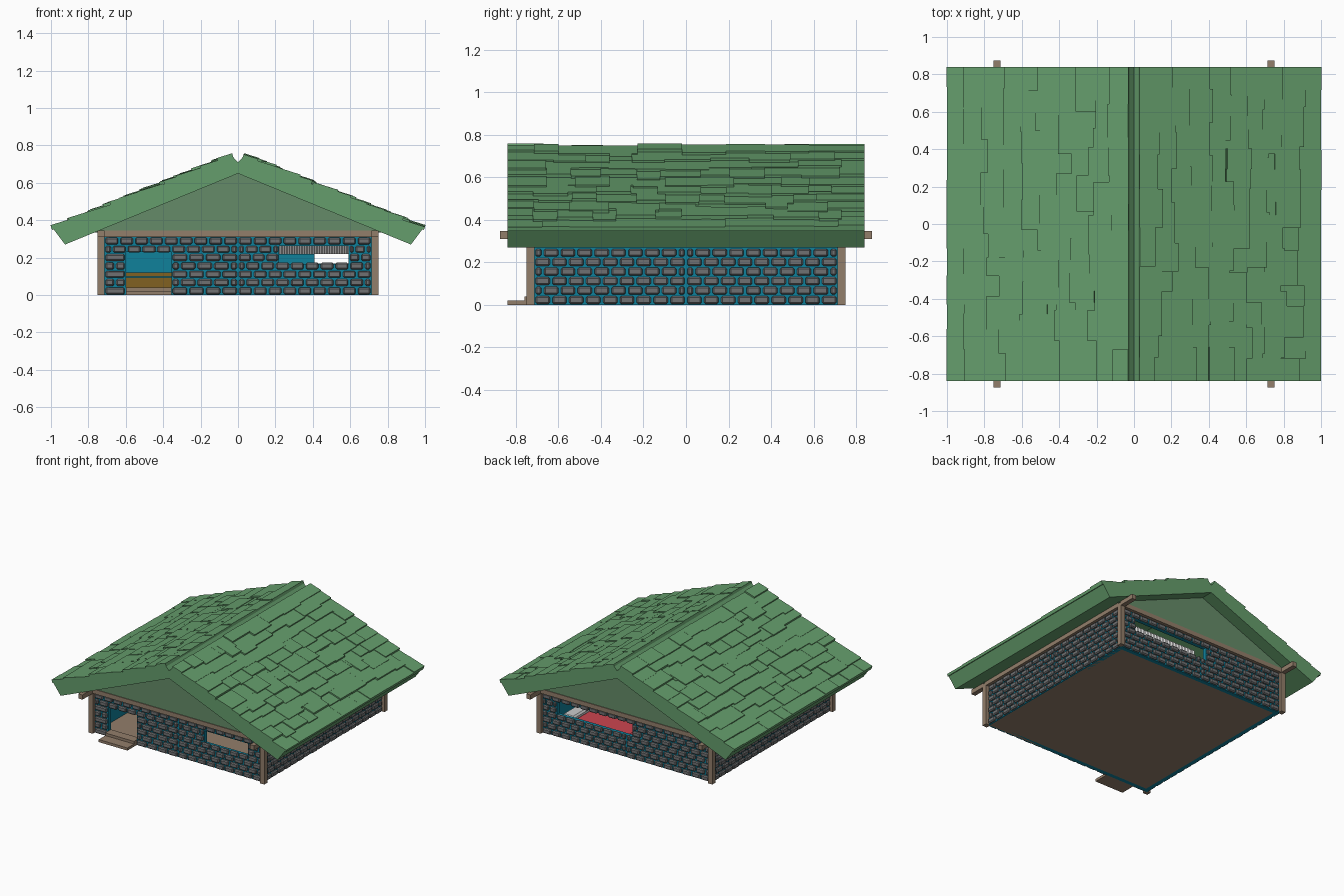
import bpy, bmesh, math, random
from mathutils import Matrix, Vector

if "Cube" in bpy.data.objects:
    bpy.data.objects.remove(bpy.data.objects["Cube"])
random.seed(4)


def material(name, rgb):
    m = bpy.data.materials.new(name)
    m.diffuse_color = (*rgb, 1)
    m.use_nodes = True
    m.node_tree.nodes["Principled BSDF"].inputs["Base Color"].default_value = m.diffuse_color
    return m


GREEN = material("roof_green", (0.13, 0.34, 0.15))
GABLE = material("gable_green", (0.13, 0.26, 0.14))
STONE = material("stone_grey", (0.16, 0.165, 0.17))
TEAL = material("wall_teal", (0.005, 0.22, 0.33))
WOOD = material("wood_tan", (0.29, 0.21, 0.145))
BROWN = material("brown", (0.22, 0.12, 0.015))
RED = material("red", (0.6, 0.06, 0.08))
LIGHT = material("light_grey", (0.6, 0.6, 0.6))


def finish(name, bm, mat):
    bmesh.ops.recalc_face_normals(bm, faces=bm.faces)
    me = bpy.data.meshes.new(name)
    bm.to_mesh(me)
    bm.free()
    me.materials.append(mat)
    ob = bpy.data.objects.new(name, me)
    bpy.context.collection.objects.link(ob)
    return ob


def add_box(bm, x0, x1, y0, y1, z0, z1, m=Matrix()):
    c = Matrix.Translation(((x0 + x1) / 2, (y0 + y1) / 2, (z0 + z1) / 2))
    s = Matrix.Diagonal((x1 - x0, y1 - y0, z1 - z0, 1))
    bmesh.ops.create_cube(bm, size=1, matrix=m @ c @ s)


def boxes(name, mat, items, m=Matrix(), bevel=0):
    bm = bmesh.new()
    for b in items:
        add_box(bm, *b, m)
    if bevel:
        bmesh.ops.bevel(bm, geom=bm.edges[:], offset=bevel, segments=1, affect='EDGES')
    return finish(name, bm, mat)


def prism(name, mat, pts, y0, y1):
    bm = bmesh.new()
    f = bm.faces.new([bm.verts.new((x, y0, z)) for x, z in pts])
    r = bmesh.ops.extrude_face_region(bm, geom=[f])
    for v in r["geom"]:
        if isinstance(v, bmesh.types.BMVert):
            v.co.y = y1
    return finish(name, bm, mat)


# Walls: teal core with stone cladding, openings given as (u0, u1, z0, z1)
W, TOP, ROWS = 0.714, 0.312, 7
PITCH = TOP / ROWS


def wall(name, angle, holes):
    rot = Matrix.Rotation(angle, 4, 'Z')
    core, u = [], -0.725
    for u0, u1, z0, z1 in holes:
        core += [(u, u0, -0.722, -0.69, 0, TOP),
                 (u0, u1, -0.722, -0.69, 0, z0),
                 (u0, u1, -0.722, -0.69, z1, TOP)]
        u = u1
    core.append((u, 0.725, -0.722, -0.69, 0, TOP))
    boxes(name + "_wall_core", TEAL, core, rot)
    stones = []
    for r in range(ROWS):
        zc = (r + 0.5) * PITCH
        # solid runs of this row between the openings and the middle seam
        cuts = [(a, b) for a, b, z0, z1 in holes if z0 < zc < z1]
        cuts = sorted(cuts + ([] if any(a < 0 < b for a, b in cuts) else [(0, 0)]))
        edges = [-W] + [e for c in cuts for e in c] + [W]
        for a, b in zip(edges[::2], edges[1::2]):
            n = max(1, round((b - a) / 0.079))
            w = (b - a) / n
            marks = [a + i * w for i in range(n + 1)]
            if r % 2:
                marks = [a] + [a + (i + 0.5) * w for i in range(n)] + [b]
            for p, q in zip(marks, marks[1:]):
                g = 0.006
                d = random.uniform(0, 0.004)
                stones.append((p + g, q - g, -0.74 + d, -0.715,
                               r * PITCH + 0.004, (r + 1) * PITCH - 0.004))
    boxes(name + "_wall_stones", STONE, stones, rot, 0.007)


wall("front", 0, [(-0.6, -0.355, 0.0, 0.23), (0.22, 0.592, 0.165, 0.262)])
wall("right", math.pi / 2, [])
wall("back", math.pi, [(-0.595, 0.05, 0.168, 0.275)])
wall("left", -math.pi / 2, [])

# Timber frame
S = (-1, 1)


def centred(x, y, hx, hy, z0, z1):
    return (x - hx, x + hx, y - hy, y + hy, z0, z1)


boxes("corner_posts", WOOD, [centred(i * 0.732, j * 0.732, 0.019, 0.019, 0, 0.315) for i in S for j in S])
boxes("side_beams", WOOD, [centred(i * 0.732, 0, 0.018, 0.875, 0.31, 0.346) for i in S])
boxes("cross_beams", WOOD, [centred(0, j * 0.732, 0.75, 0.018, 0.311, 0.345) for j in S])

# Floor, threshold and front step
boxes("floor", WOOD, [(-0.715, 0.715, -0.715, 0.715, 0, 0.02)])
boxes("front_step", WOOD, [(-0.6, -0.355, -0.84, -0.71, 0, 0.02), (-0.6, -0.355, -0.76, -0.69, 0.02, 0.04)])

# Gables
for nm, y in (("front", -0.735), ("back", 0.735)):
    prism(nm + "_gable", GABLE, [(-0.77, 0.335), (0.77, 0.335), (0, 0.652)], y - 0.01, y + 0.01)

# Roof slabs and overlapping shingles
EAVE, RIDGE = Vector((0.988, 0, 0.355)), Vector((0.03, 0, 0.742))
L = (RIDGE - EAVE).length
slope = (RIDGE - EAVE).normalized()
normal = Vector((-slope.z, 0, slope.x)) * -1
for nm, s in (("right", 1), ("left", -1)):
    prism(nm + "_roof_slab", GREEN,
          [(0, 0.65), (s * 0.925, 0.27), (s * EAVE.x, EAVE.z), (s * RIDGE.x, RIDGE.z), (0, 0.71)], -0.84, 0.84)
    frame = Matrix((slope, (0, 1, 0), normal)).transposed().to_4x4()
    frame.translation = EAVE
    frame = Matrix.Diagonal((s, 1, 1, 1)) @ frame
    bm = bmesh.new()
    rows = 10
    p = L / rows
    for r in range(rows):
        y = -0.84
        while y < 0.84:
            y1 = y + random.uniform(0.1, 0.22)
            if y1 > 0.76:
                y1 = 0.84
            low = r * p - (0.008 if r == 0 else random.uniform(-0.025, 0.025))
            high = min(L + 0.003, low + p * 1.35)
            tilt = Matrix.Translation((low, 0, 0)) @ Matrix.Rotation(0.08, 4, 'Y')
            add_box(bm, 0, high - low, y, y1, -0.004, random.uniform(0.013, 0.024), frame @ tilt)
            y = y1
    finish(nm + "_roof_shingles", bm, GREEN)

# Interior: partition, bed, bench and pleated curtain
boxes("partition", TEAL, [(-0.05, 0.41, -0.01, 0.01, 0.02, 0.22)])
boxes("bed_frame", BROWN, [(0.02, 0.62, 0.3, 0.68, 0.02, 0.09)])
boxes("bed_cover", RED, [(0.03, 0.5, 0.31, 0.67, 0.09, 0.13)], bevel=0.012)
boxes("pillow", LIGHT, [(0.51, 0.61, 0.34, 0.64, 0.09, 0.14)], bevel=0.012)
boxes("bench", BROWN, [(-0.66, -0.3, 0.5, 0.68, 0.1, 0.12), (-0.65, -0.31, 0.52, 0.68, 0.02, 0.095)])
bm = bmesh.new()
prev = None
for i in range(100):
    x = -0.05 + i * 0.0067
    y = 0.6 + 0.008 * (i % 2)
    cur = [bm.verts.new((x, y, z)) for z in (0.22, 0.3)]
    if prev:
        bm.faces.new((prev[0], cur[0], cur[1], prev[1]))
    prev = cur
finish("curtain", bm, LIGHT)
